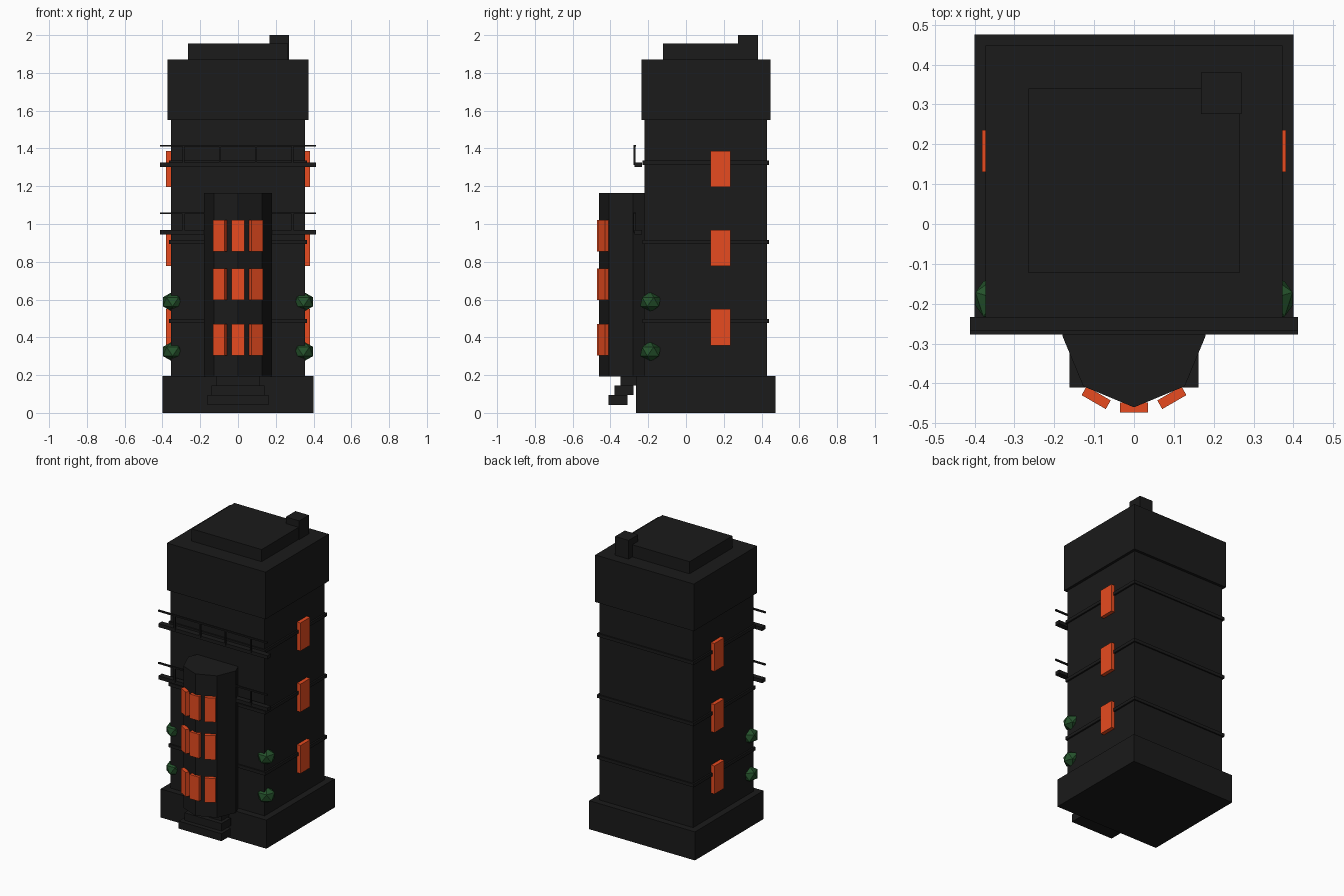
import bpy, math
from mathutils import Vector

if "Cube" in bpy.data.objects:
    bpy.data.objects.remove(bpy.data.objects["Cube"])


def material(name, rgb):
    m = bpy.data.materials.new(name)
    m.diffuse_color = (*rgb, 1)
    m.use_nodes = True
    m.node_tree.nodes["Principled BSDF"].inputs["Base Color"].default_value = m.diffuse_color
    return m


STONE = material("charcoal stone", (0.0105, 0.0105, 0.0105))
GLOW = material("orange window", (0.8, 0.07, 0.014))
LEAF = material("dark green leaf", (0.018, 0.085, 0.025))


def finish(name, mat):
    ob = bpy.context.object
    ob.name = name
    ob.data.materials.append(mat)
    return ob


def box(name, x, y, z, mat=STONE, turn=0):
    """Box from (low, high) ranges, optionally turned about its own z axis."""
    lo, hi = Vector((x[0], y[0], z[0])), Vector((x[1], y[1], z[1]))
    bpy.ops.mesh.primitive_cube_add(size=1, location=(lo + hi) / 2)
    ob = finish(name, mat)
    for v in ob.data.vertices:
        v.co *= hi - lo
    ob.rotation_euler.z = turn
    return ob


def wide(w):
    return (-w, w)


# main tower masses
box("plinth", wide(0.40), (-0.265, 0.475), (0, 0.195))
box("tower", wide(0.355), (-0.22, 0.43), (0.19, 1.56))
box("crown", wide(0.373), (-0.235, 0.448), (1.55, 1.872))
box("roof_slab", wide(0.265), (-0.123, 0.34), (1.87, 1.955))
box("chimney", (0.168, 0.27), (0.276, 0.38), (1.87, 2.0))

# thin floor bands
for z in (0.487, 0.905, 1.324):
    box("floor_band", wide(0.366), (-0.229, 0.439), (z - 0.011, z + 0.011))

# octagonal front bay
bpy.ops.mesh.primitive_cylinder_add(vertices=8, radius=0.18, depth=0.97,
                                    location=(0, -0.28, 0.678))
finish("front_bay", STONE)

# bay windows: three around the bay on three floors
for z in (0.388, 0.681, 0.938):
    for side in (-1, 0, 1):
        cx, cy = side * 0.095, -0.46 + 0.024 * abs(side)
        box("bay_window", (cx - 0.035, cx + 0.035), (cy - 0.0125, cy + 0.0125),
            (z - 0.083, z + 0.083), GLOW, side * math.radians(30))

# side windows
for z in (0.453, 0.873, 1.291):
    for s in (-1, 1):
        box("side_window", sorted((s * 0.352, s * 0.381)), (0.131, 0.236),
            (z - 0.096, z + 0.096), GLOW)

# balconies with rail and posts
for z in (0.956, 1.313):
    box("balcony_slab", wide(0.412), (-0.272, -0.234), (z - 0.012, z + 0.012))
    box("balcony_rail", wide(0.412), (-0.277, -0.266), (z + 0.096, z + 0.106))
    for x in (-0.288, -0.096, 0.096, 0.288):
        box("rail_post", (x - 0.005, x + 0.005), (-0.277, -0.267), (z, z + 0.1))

# entrance steps
for i, w in enumerate((0.162, 0.14, 0.117)):
    y, z = -0.41 + 0.032 * i, 0.043 + 0.051 * i
    box("entrance_step", wide(w), (y, y + 0.1), (z, z + 0.051))

# corner shrubs, slightly squat
for z in (0.588, 0.325):
    for x in (-0.346, 0.346):
        bpy.ops.mesh.primitive_ico_sphere_add(subdivisions=1, radius=0.061,
                                              location=(x, -0.188, z))
        shrub = finish("corner_shrub", LEAF)
        shrub.scale.z = 0.88
        shrub.rotation_euler.z = math.radians(18)
